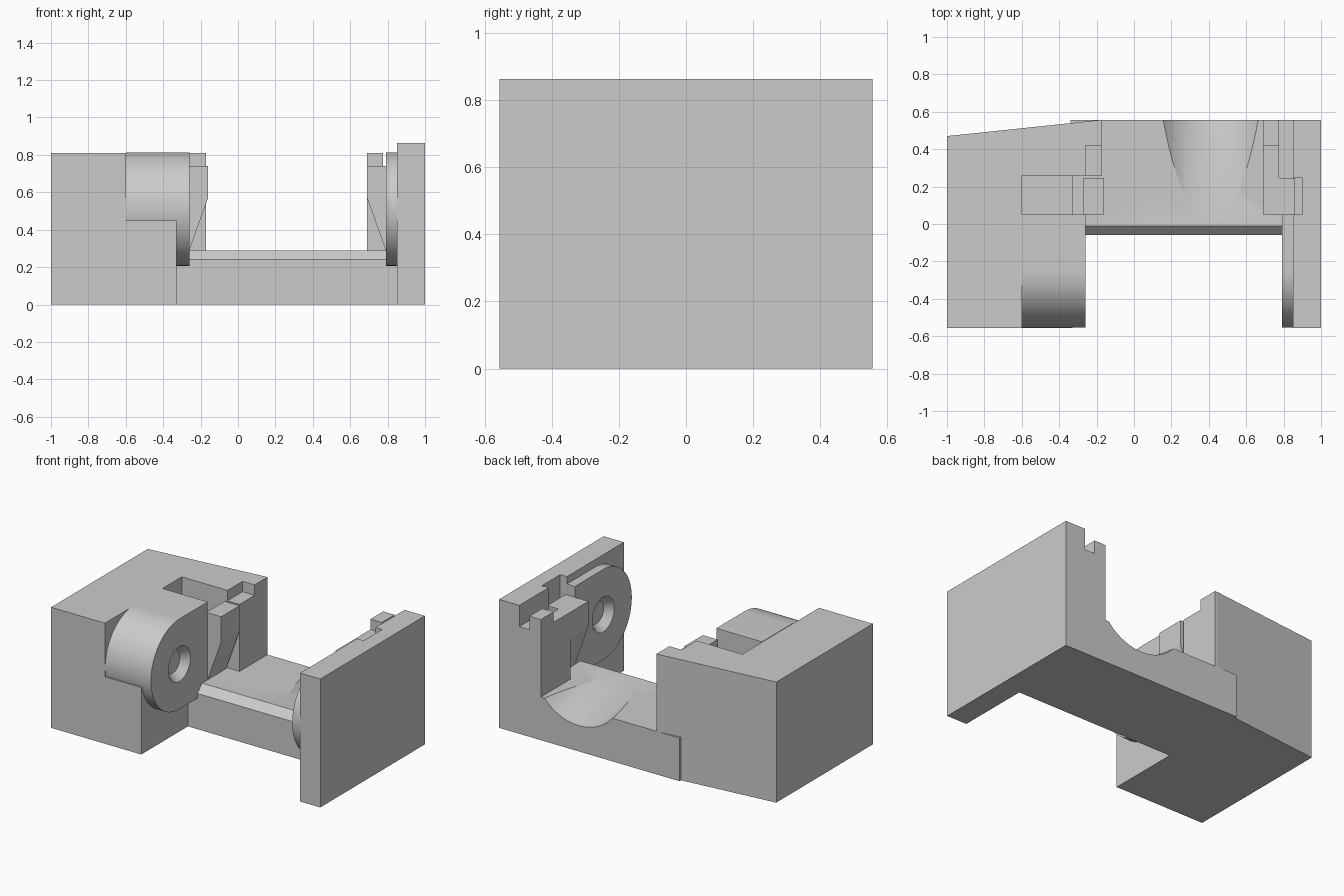
import bpy, bmesh, math
from mathutils import Matrix, Vector

cube = bpy.data.objects.get("Cube")
if cube:
    bpy.data.objects.remove(cube, do_unlink=True)

grey = bpy.data.materials.new("plain grey")
grey.use_nodes = True
grey.diffuse_color = (0.6, 0.6, 0.6, 1)
grey.node_tree.nodes["Principled BSDF"].inputs["Base Color"].default_value = (0.6, 0.6, 0.6, 1)


def finish(name, bm):
    bmesh.ops.recalc_face_normals(bm, faces=bm.faces)
    mesh = bpy.data.meshes.new(name)
    bm.to_mesh(mesh)
    bm.free()
    mesh.materials.append(grey)
    ob = bpy.data.objects.new(name, mesh)
    bpy.context.collection.objects.link(ob)
    return ob


def prism(name, points, axis, lo, hi):
    """Extrude a 2D profile: (y, z) along x, (x, z) along y or (x, y) along z."""
    bm = bmesh.new()
    place = {"x": lambda a, b: (lo, a, b), "y": lambda a, b: (a, lo, b),
             "z": lambda a, b: (a, b, lo)}[axis]
    face = bm.faces.new([bm.verts.new(place(a, b)) for a, b in points])
    out = bmesh.ops.extrude_face_region(bm, geom=[face])["geom"]
    step = Vector([hi - lo if c == axis else 0 for c in "xyz"])
    bmesh.ops.translate(bm, vec=step, verts=[v for v in out if isinstance(v, bmesh.types.BMVert)])
    return finish(name, bm)


def box(name, x0, x1, y0, y1, z0, z1):
    return prism(name, [(x0, y0), (x1, y0), (x1, y1), (x0, y1)], "z", z0, z1)


def cone(name, start, end, r1, r2, segments=64):
    start, end = Vector(start), Vector(end)
    way = end - start
    bm = bmesh.new()
    turn = way.to_track_quat("Z", "Y").to_matrix().to_4x4()
    bmesh.ops.create_cone(bm, cap_ends=True, segments=segments, radius1=r1, radius2=r2,
                          depth=way.length,
                          matrix=Matrix.Translation((start + end) / 2) @ turn)
    return finish(name, bm)


def cut(ob, *cutters):
    for c in cutters:
        c.hide_render = True
        mod = ob.modifiers.new("cut", "BOOLEAN")
        mod.operation, mod.solver, mod.object = "DIFFERENCE", "EXACT", c
    graph = bpy.context.evaluated_depsgraph_get()
    mesh = bpy.data.meshes.new_from_object(ob.evaluated_get(graph))
    ob.modifiers.clear()
    ob.data = mesh
    for c in cutters:
        bpy.data.objects.remove(c, do_unlink=True)


def smooth(ob):
    bpy.ops.object.select_all(action="DESELECT")
    ob.select_set(True)
    bpy.context.view_layer.objects.active = ob
    bpy.ops.object.shade_smooth_by_angle(angle=math.radians(25))


FRONT, BACK = -0.555, 0.555
HUB_Y, HUB_Z, R = -0.25, 0.51, 0.303
TOP = 0.81

# Large housing with a slanted back, a hub recess and an open pocket
housing = prism("housing", [(-1, FRONT), (-0.33, FRONT), (-0.33, 0.26), (-0.17, 0.26),
                            (-0.17, BACK), (-0.19, BACK), (-1, 0.47)], "z", 0, TOP)
cut(housing,
    box("recess", -0.6, -0.3, -0.7, 0.26, 0.45, 1),
    box("ledge", -0.26, -0.1, 0.2, 0.42, 0.74, 1))

# D-shaped hubs with a rounded front and countersunk sockets
arc = [(HUB_Y - R * math.sin(math.pi * i / 40), HUB_Z + R * math.cos(math.pi * i / 40))
       for i in range(41)]
outline = [(0.05, TOP + 0.003)] + arc + [(0.05, HUB_Z - R)]
for name, x0, x1, face, inward in (("housing_hub", -0.6, -0.26, -0.26, -1),
                                   ("wall_hub", 0.79, 0.86, 0.79, 1)):
    hub = prism(name, outline, "x", x0, x1)
    cut(hub, cone("socket", (face - inward * 0.01, HUB_Y, HUB_Z),
                  (face + inward * 0.05, HUB_Y, HUB_Z), 0.125, 0.075))
    smooth(hub)

# Floor with a chamfered front edge and a sloping scoop at the back
floor = prism("floor", [(-0.06, 0), (BACK, 0), (BACK, 0.29), (-0.01, 0.29), (-0.06, 0.24)],
              "x", -0.34, 0.86)
scoop_r, slope = 0.34, 0.215
rise = lambda y: 0.29 + scoop_r - slope * (y - 0.05)
cut(floor, cone("scoop", (0.41, -0.2, rise(-0.2)), (0.41, 0.8, rise(0.8)),
                scoop_r, scoop_r, 96))
smooth(floor)

# Side wall with a shallow pocket beside the clip
wall = box("side_wall", 0.85, 1, FRONT, BACK, 0, 0.863)
cut(wall, box("wall_pocket", 0.8, 0.9, 0.05, 0.245, 0.7, 1))

# Rear post beside the wall, with a slot and a lower ledge
post = box("rear_post", 0.69, 0.86, 0.24, BACK, 0.2, TOP)
cut(post,
    box("slot", 0.775, 0.85, 0.2, 0.7, 0.72, 1),
    box("post_ledge", 0.6, 0.85, 0.2, 0.42, 0.74, 1))

# Tapered clips in front of both rear posts
for name, inner, outer in (("housing_clip", -0.16, -0.27), ("wall_clip", 0.69, 0.86)):
    foot = -0.26 if inner < 0 else 0.79
    prism(name, [(outer, 0.74), (inner, 0.74), (inner, 0.57), (foot, 0.29),
                 (foot, 0.25), (outer, 0.25)], "y", 0.05, 0.245)
